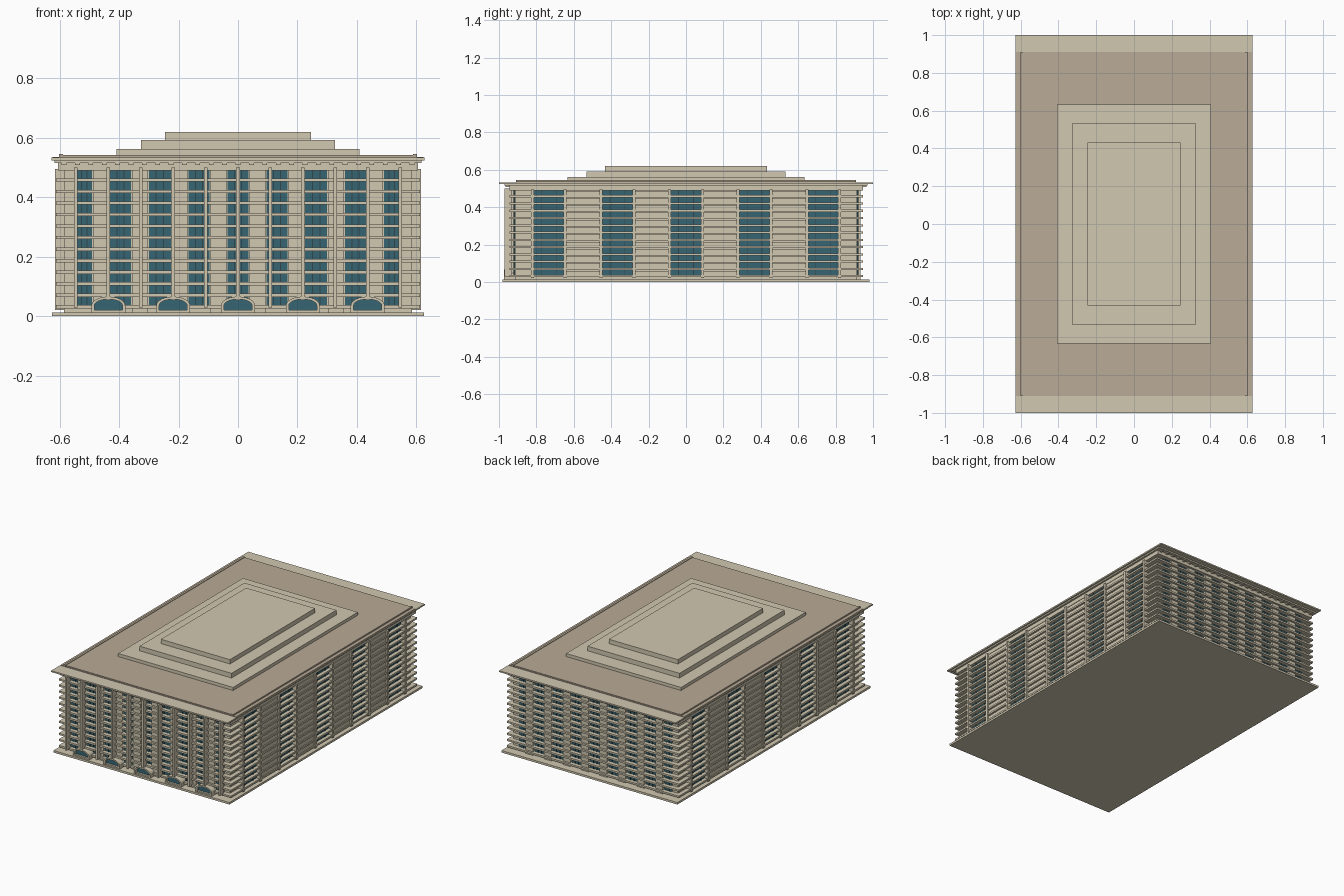
import bpy, bmesh, math

if "Cube" in bpy.data.objects:
    bpy.data.objects.remove(bpy.data.objects["Cube"])


def material(name, rgb):
    m = bpy.data.materials.new(name)
    m.diffuse_color = (*rgb, 1)
    m.use_nodes = True
    m.node_tree.nodes["Principled BSDF"].inputs["Base Color"].default_value = m.diffuse_color
    return m


STONE = material("stone", (0.64, 0.58, 0.44))
ROOF = material("roof_felt", (0.49, 0.41, 0.31))
GLASS = material("window_glass", (0.035, 0.13, 0.17))
FRAME = material("dark_frame", (0.03, 0.06, 0.07))


def build(name, boxes, mat):
    """One object out of boxes given as (x0, x1, y0, y1, z0, z1)."""
    bm = bmesh.new()
    for x0, x1, y0, y1, z0, z1 in boxes:
        r = bmesh.ops.create_cube(bm, size=1)
        for v in r["verts"]:
            v.co = ((x0 + x1) / 2 + v.co.x * (x1 - x0),
                    (y0 + y1) / 2 + v.co.y * (y1 - y0),
                    (z0 + z1) / 2 + v.co.z * (z1 - z0))
    me = bpy.data.meshes.new(name)
    bm.to_mesh(me)
    bm.free()
    me.materials.append(mat)
    ob = bpy.data.objects.new(name, me)
    bpy.context.collection.objects.link(ob)
    return ob


def slab(x, y, z0, z1):
    return (-x, x, -y, y, z0, z1)


def ends(x0, x1, ya, yb, z0, z1):
    """The same box on the front and the back."""
    return [(x0, x1, -yb, -ya, z0, z1), (x0, x1, ya, yb, z0, z1)]


def sides(y0, y1, xa, xb, z0, z1):
    """The same box on the left and the right."""
    return [(-xb, -xa, y0, y1, z0, z1), (xa, xb, y0, y1, z0, z1)]


FLOORS, PITCH, Z0, Z1 = 12, 0.0388, 0.026, 0.49
WX, WY = 0.585, 0.915
END_BAYS = [(c, w) for s in (-1, 1) for c, w in
            ((s * 0.131, 0.07), (s * 0.263, 0.074), (s * 0.395, 0.072), (s * 0.517, 0.052))] + [(0, 0.07)]
SIDE_BAYS = [i * 0.367 for i in range(-2, 3)]

# Plinth, core and frieze
build("plinth", [slab(0.625, 0.98, 0, 0.013)], STONE)
build("core_walls", [slab(WX, WY, 0.013, 0.515)], STONE)
build("frieze", [slab(0.605, 0.945, Z1, 0.517)], STONE)

# Windows on the ends and the long sides
glass, mullions = [], []
for c, w in END_BAYS:
    glass += ends(c - w / 2, c + w / 2, WY - 0.01, WY + 0.004, 0.03, Z1)
    for m in (-w / 6, w / 6):
        mullions += ends(c + m - 0.0015, c + m + 0.0015, WY, WY + 0.008, 0.03, Z1)
for c in SIDE_BAYS:
    glass += sides(c - 0.08, c + 0.08, WX - 0.01, WX + 0.004, 0.03, Z1)
    for m in (-0.04, 0.04):
        mullions += sides(c + m - 0.002, c + m + 0.002, WX, WX + 0.008, 0.03, Z1)
build("window_panes", glass, GLASS)
build("window_mullions", mullions, FRAME)

# Floor ledges all round, with thicker cladding courses between the side bays
ledges, courses = [], []
edges = [-0.93] + [e for c in SIDE_BAYS for e in (c - 0.095, c + 0.095)] + [0.93]
for f in range(FLOORS):
    z = Z0 + f * PITCH
    ledges.append(slab(0.612, 0.945, z, z + 0.011))
    for a, b in zip(edges[::2], edges[1::2]):
        if abs(a) < 0.9 and abs(b) < 0.9:
            courses += sides(a, b, WX, 0.606, z + 0.011, z + PITCH - 0.005)
build("floor_ledges", ledges, STONE)
build("side_cladding_courses", courses, STONE)

# Piers between the end windows
piers = []
bays = sorted(END_BAYS)
for (c1, w1), (c2, w2) in zip(bays, bays[1:]):
    piers += ends(c1 + w1 / 2 + 0.004, c2 - w2 / 2 - 0.004, WY, 0.932, 0.013, Z1)
build("end_wall_piers", piers, STONE)

# Pilasters framing each side bay
pil = []
for c in SIDE_BAYS:
    for s in (-1, 1):
        p = c + s * 0.088
        pil += sides(p - 0.008, p + 0.008, WX, 0.616, 0.02, Z1 + 0.005)
build("side_pilasters", pil, STONE)

# Tall fins on the front only
build("front_fins", [(i * 0.109 - 0.006, i * 0.109 + 0.006, -0.97, -0.93, 0.055 if i % 2 == 0 else 0.03, 0.5)
                     for i in range(-5, 6)], STONE)

# Arched entrances along the front


def arch(name, x, r_out, r_in, y0, y1, mat):
    def curve(r, top):
        return [(x + r * math.cos(math.pi * i / 12), 0.036 + (top - 0.036) * math.sin(math.pi * i / 12))
                for i in range(13)]
    outer = [(x + r_out, 0.013)] + curve(r_out, 0.066) + [(x - r_out, 0.013)]
    inner = [(x + r_in, 0.013)] + curve(r_in, 0.057) + [(x - r_in, 0.013)]
    bm = bmesh.new()
    o = [bm.verts.new((a, y0, b)) for a, b in outer]
    if r_in:
        n = [bm.verts.new((a, y0, b)) for a, b in inner]
        faces = [bm.faces.new((o[i], o[i + 1], n[i + 1], n[i])) for i in range(len(o) - 1)]
    else:
        faces = [bm.faces.new(o)]
    ext = bmesh.ops.extrude_face_region(bm, geom=faces)
    for v in ext["geom"]:
        if isinstance(v, bmesh.types.BMVert):
            v.co.y = y1
    bmesh.ops.recalc_face_normals(bm, faces=bm.faces[:])
    me = bpy.data.meshes.new(name)
    bm.to_mesh(me)
    bm.free()
    me.materials.append(mat)
    bpy.context.collection.objects.link(bpy.data.objects.new(name, me))


for i in range(-2, 3):
    arch("entrance_arch", i * 0.218, 0.057, 0.047, -0.972, -0.92, STONE)
    arch("entrance_glass", i * 0.218, 0.049, 0, -0.955, -0.92, GLASS)
build("entrance_sills", [(i * 0.218 - 0.05, i * 0.218 + 0.05, -0.968, -0.92, 0.013, 0.021)
                         for i in range(-2, 3)], STONE)

# Cornice: deep overhang at the ends, shallow along the sides, with small brackets
build("cornice", [slab(0.617, 0.97, 0.515, 0.524), slab(0.627, 1.0, 0.524, 0.533)], STONE)
build("cornice_brackets", [b for i in range(-13, 14)
                           for b in ends(i * 0.045 - 0.008, i * 0.045 + 0.008, 0.94, 0.965, 0.508, 0.516)], STONE)

# Roof deck with a low parapet, and the stepped top
build("roof_deck", [slab(0.624, 0.91, 0.53, 0.536)], ROOF)
build("parapet", sides(-0.91, 0.91, 0.588, 0.602, 0.534, 0.545)
      + ends(-0.602, 0.602, 0.872, 0.908, 0.534, 0.542), ROOF)
build("roof_field", [slab(0.588, 0.872, 0.534, 0.542)], ROOF)
build("roof_steps", [slab(0.408, 0.633, 0.54, 0.562), slab(0.327, 0.532, 0.56, 0.592),
                     slab(0.245, 0.432, 0.59, 0.62)], STONE)
